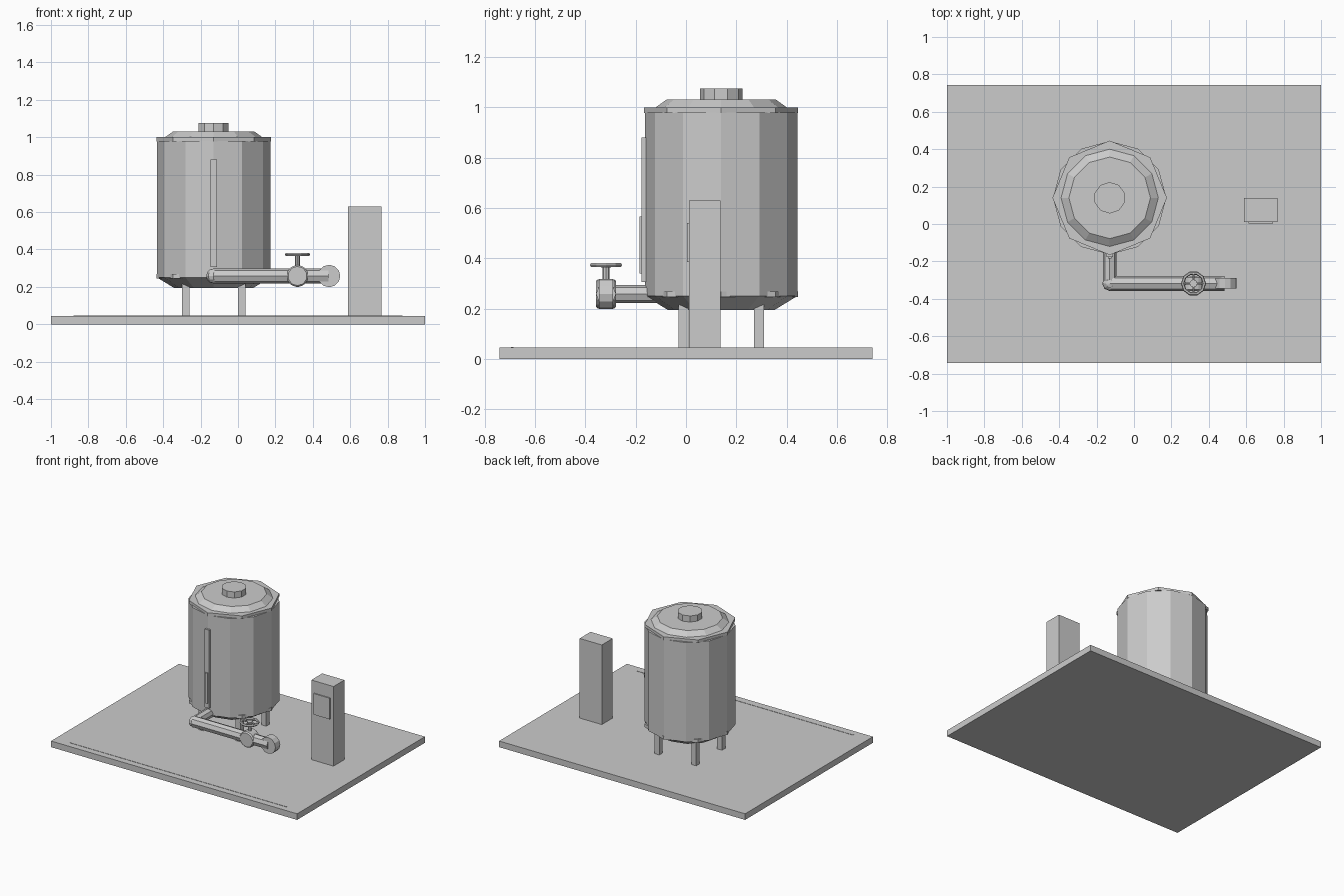
import bpy
import math
from mathutils import Vector

cube = bpy.data.objects.get("Cube")
if cube:
    bpy.data.objects.remove(cube, do_unlink=True)

grey = bpy.data.materials.new("plain grey")
grey.use_nodes = True
colour = (0.6, 0.6, 0.6, 1)
grey.diffuse_color = colour
grey.node_tree.nodes["Principled BSDF"].inputs["Base Color"].default_value = colour


def finish(name, rotation=None):
    obj = bpy.context.object
    obj.name = name
    obj.data.materials.append(grey)
    if rotation is not None:
        obj.rotation_euler = rotation
    return obj


def box(name, low, high):
    low, high = Vector(low), Vector(high)
    bpy.ops.mesh.primitive_cube_add(size=1, location=(low + high) / 2)
    obj = finish(name)
    obj.scale = high - low
    return obj


def drum(name, centre, z0, z1, r0, r1=None, sides=12):
    """Upright prism or cone section; the first corner lies on the y axis."""
    bpy.ops.mesh.primitive_cone_add(
        vertices=sides, radius1=r0, radius2=r0 if r1 is None else r1,
        depth=z1 - z0, location=(centre[0], centre[1], (z0 + z1) / 2))
    return finish(name)


def rod(name, start, end, radius, sides=8):
    start, end = Vector(start), Vector(end)
    axis = end - start
    bpy.ops.mesh.primitive_cylinder_add(
        vertices=sides, radius=radius, depth=axis.length, location=(start + end) / 2)
    return finish(name, axis.to_track_quat('Z', 'Y').to_euler())


# Floor slab with a thin line along its front edge
box("floor_slab", (-1, -0.742, 0), (1, 0.742, 0.045))
box("floor_line", (-0.88, -0.695, 0.044), (0.88, -0.685, 0.047))

# Tank shell, dished bottom, lid and bands
TANK = (-0.13, 0.14)
drum("tank_body", TANK, 0.25, 0.98, 0.303)
drum("tank_bottom", TANK, 0.195, 0.25, 0.213, 0.303)
drum("top_band", TANK, 0.977, 1.0, 0.306, sides=8)
drum("bottom_band", TANK, 0.245, 0.268, 0.306, sides=8)
drum("tank_lid", TANK, 1.0, 1.03, 0.26, 0.218)
drum("lid_cap", TANK, 1.03, 1.075, 0.084, sides=10)

# Four square legs
for sx, side in ((1, "left"), (-1, "right")):
    for sy, end in ((1, "back"), (-1, "front")):
        x, y = TANK[0] + sx * 0.15, TANK[1] + sy * 0.15
        box(f"{end}_{side}_leg", (x - 0.02, y - 0.02, 0.045), (x + 0.02, y + 0.02, 0.22))

# Level gauge on the front of the tank
box("gauge_strip", (-0.148, -0.176, 0.305), (-0.112, -0.15, 0.88))
box("gauge_level", (-0.14, -0.184, 0.34), (-0.12, -0.175, 0.565))

# Outlet pipe with elbow
PY, PZ = -0.318, 0.258
rod("outlet_pipe", (-0.13, -0.08, PZ), (-0.13, PY, PZ), 0.036)
rod("delivery_pipe", (-0.13, PY, PZ), (0.485, PY, PZ), 0.04)
bpy.ops.mesh.primitive_uv_sphere_add(segments=8, ring_count=6, radius=0.04,
                                     location=(-0.13, PY, PZ))
finish("pipe_elbow")

# Valve body and end flange
VX = 0.318
valve = rod("valve_body", (VX, PY - 0.04, PZ), (VX, PY + 0.04, PZ), 0.06, 10)
bevel = valve.modifiers.new("soft rim", 'BEVEL')
bevel.width = 0.008
bevel.segments = 1
rod("end_flange", (0.487, PY - 0.028, PZ), (0.487, PY + 0.028, PZ), 0.06, 12)

# Valve stem and handwheel
drum("valve_stem", (VX, PY), 0.3, 0.378, 0.013, sides=8)
bpy.ops.mesh.primitive_torus_add(
    major_segments=10, minor_segments=6, major_radius=0.058, minor_radius=0.009,
    location=(VX, PY, 0.373))
finish("handwheel_rim")
drum("handwheel_hub", (VX, PY), 0.364, 0.381, 0.02, sides=8)
for i, name in enumerate(("handwheel_long_spoke", "handwheel_cross_spoke")):
    d = Vector((math.cos(i * math.pi / 2), math.sin(i * math.pi / 2), 0)) * 0.058
    c = Vector((VX, PY, 0.373))
    rod(name, c - d, c + d, 0.006, 6)

# Control cabinet with front panel
box("control_cabinet", (0.588, 0.012, 0.045), (0.768, 0.138, 0.63))
box("cabinet_panel", (0.612, 0.004, 0.385), (0.742, 0.013, 0.54))
